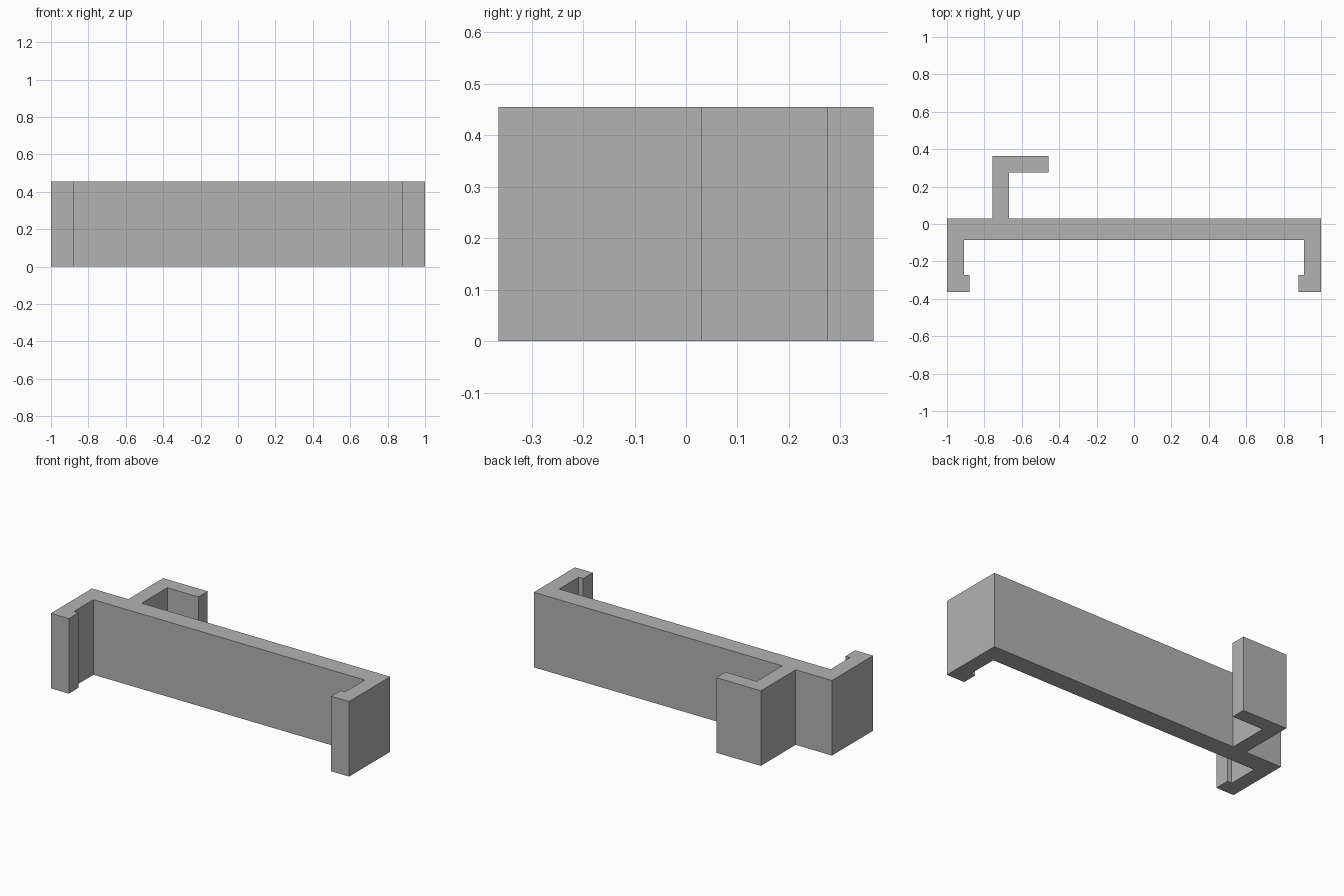
import bpy
import bmesh

cube = bpy.data.objects.get("Cube")
if cube:
    bpy.data.objects.remove(cube, do_unlink=True)

HEIGHT = 0.455

# Plain grey material
grey = bpy.data.materials.new("plain grey")
grey.use_nodes = True
colour = (0.45, 0.45, 0.45, 1)
grey.diffuse_color = colour
grey.node_tree.nodes["Principled BSDF"].inputs["Base Color"].default_value = colour

# Half of the clip profile: back plate, side arm and inward lip
arm = [(1.0, 0.03), (1.0, -0.364), (0.88, -0.364), (0.88, -0.272),
       (0.91, -0.272), (0.91, -0.085)]
mirrored_arm = [(-x, y) for x, y in reversed(arm)]

# L-shaped hook standing off the back of the plate
hook = [(-0.757, 0.03), (-0.757, 0.364), (-0.458, 0.364), (-0.458, 0.275),
        (-0.667, 0.275), (-0.667, 0.03)]


def extrude_profile(name, points, height):
    """Raise a closed outline from the ground into a solid."""
    bm = bmesh.new()
    base = bm.faces.new([bm.verts.new((x, y, 0)) for x, y in points])
    raised = bmesh.ops.extrude_face_region(bm, geom=[base], use_keep_orig=True)
    top = [v for v in raised["geom"] if isinstance(v, bmesh.types.BMVert)]
    bmesh.ops.translate(bm, verts=top, vec=(0, 0, height))
    bmesh.ops.recalc_face_normals(bm, faces=bm.faces)
    mesh = bpy.data.meshes.new(name)
    bm.to_mesh(mesh)
    bm.free()
    mesh.materials.append(grey)
    obj = bpy.data.objects.new(name, mesh)
    bpy.context.collection.objects.link(obj)
    return obj


# One continuous outline, so the hook joins the plate without a seam
extrude_profile("clip_bracket_with_hook", arm + mirrored_arm + hook, HEIGHT)
